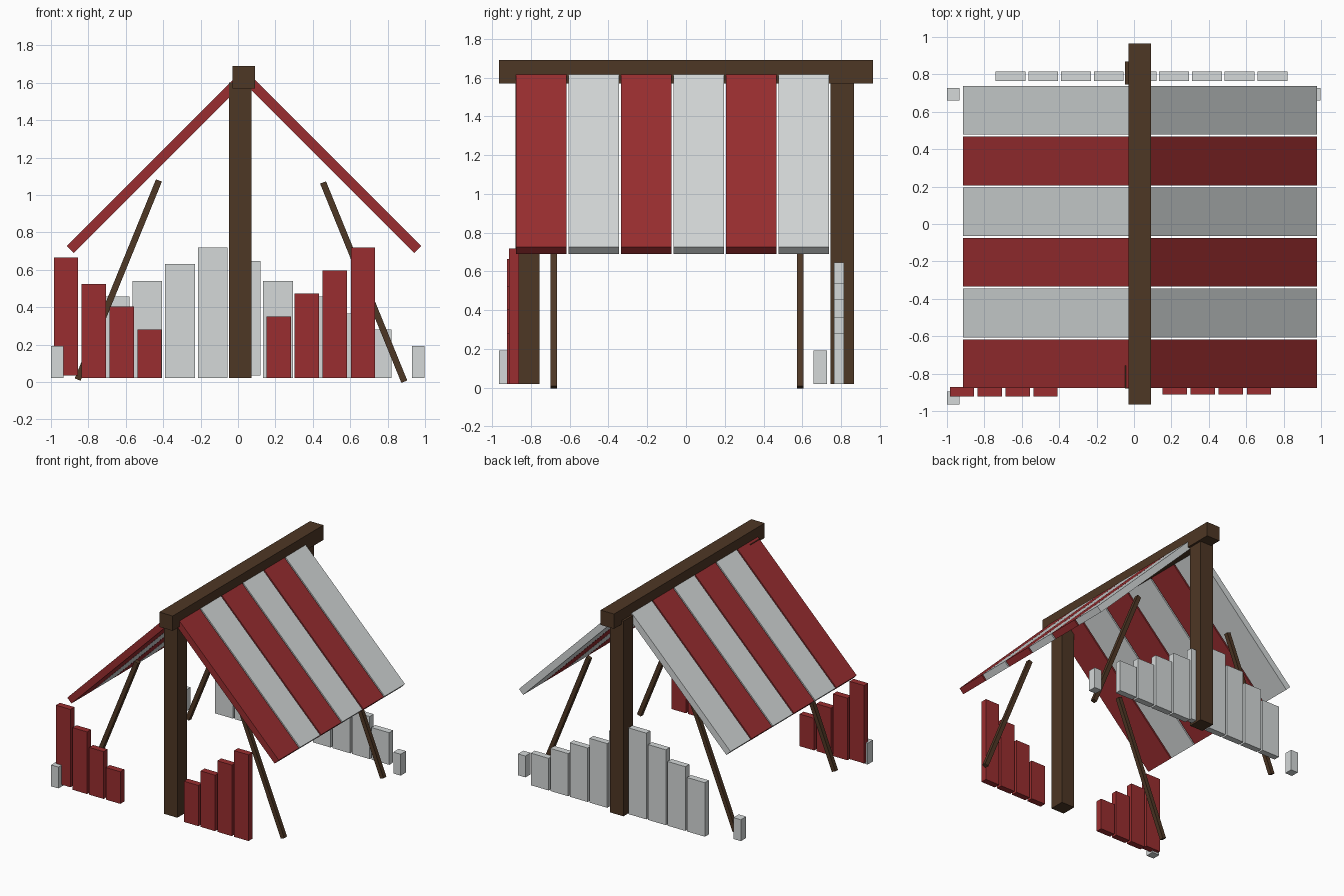
import bpy
from math import radians

cube = bpy.data.objects.get("Cube")
if cube:
    bpy.data.objects.remove(cube, do_unlink=True)


def make_material(name, rgb):
    mat = bpy.data.materials.new(name)
    mat.use_nodes = True
    color = (*rgb, 1)
    mat.diffuse_color = color
    bsdf = mat.node_tree.nodes["Principled BSDF"]
    bsdf.inputs["Base Color"].default_value = color
    bsdf.inputs["Roughness"].default_value = 0.9
    return mat


red = make_material("red cloth", (0.32, 0.027, 0.029))
grey = make_material("pale grey", (0.66, 0.69, 0.69))
wood = make_material("dark wood", (0.076, 0.038, 0.018))


def box(name, center, size, mat, tilt=0):
    """Box with a given centre and size, tilted about the y axis."""
    bpy.ops.mesh.primitive_cube_add(size=1, location=center)
    obj = bpy.context.object
    obj.name = name
    obj.scale = size
    obj.rotation_euler.y = radians(tilt)
    obj.data.materials.append(mat)
    return obj


def span(name, x, y, z, mat):
    """Upright box from its (low, high) extents."""
    axes = (x, y, z)
    return box(name, [(a + b) / 2 for a, b in axes], [b - a for a, b in axes], mat)


# Timber frame
span("ridge_beam", (-0.03, 0.09), (-0.964, 0.964), (1.57, 1.69), wood)
span("front_post", (-0.047, 0.073), (-0.88, -0.757), (0.02, 1.6), wood)
span("back_post", (-0.047, 0.073), (0.745, 0.868), (0.02, 1.6), wood)

# Striped canopy, six strips on each slope
AXIS = 0.032
for side, label in ((1, "left"), (-1, "right")):
    for i in range(6):
        box(f"{label}_canopy_strip_{i + 1}",
            (AXIS + side * 0.469, -0.747 + 0.271 * i, 1.168),
            (1.3, 0.26, 0.053), grey if i % 2 else red, side * 45)

# Leaning support poles
for y, place in ((-0.682, "front"), (0.589, "back")):
    box(f"{place}_left_pole", (0.672, y, 0.534), (0.034, 0.034, 1.15), wood, -22.2)
    box(f"{place}_right_pole", (-0.64, y, 0.545), (0.034, 0.034, 1.15), wood, 22.2)


def fence(name, start, pitch, width, y, tops, mat, raised=None):
    """Row of upright boards; one board may float slightly higher."""
    for i, top in enumerate(tops):
        x = start + pitch * i
        low = 0.035 if i == raised else 0.02
        span(f"{name}_board_{i + 1}", (x, x + width), (y, y + 0.051), (low, top), mat)


# Board fences
fence("front_right", -0.985, 0.149, 0.13, -0.923, (0.665, 0.523, 0.403, 0.28), red, 0)
fence("front_left", 0.153, 0.15, 0.13, -0.912, (0.35, 0.473, 0.595, 0.718), red)
fence("back", -0.74, 0.175, 0.16, 0.764,
      (0.457, 0.54, 0.63, 0.718, 0.647, 0.54, 0.457, 0.365, 0.28), grey, 4)

# Short corner stakes
for name, x, y in (("front_right", -1, -0.964), ("back_right", -1, 0.659),
                   ("back_left", 0.93, 0.659)):
    span(f"{name}_stake", (x, x + 0.066), (y, y + 0.068), (0.02, 0.193), grey)
